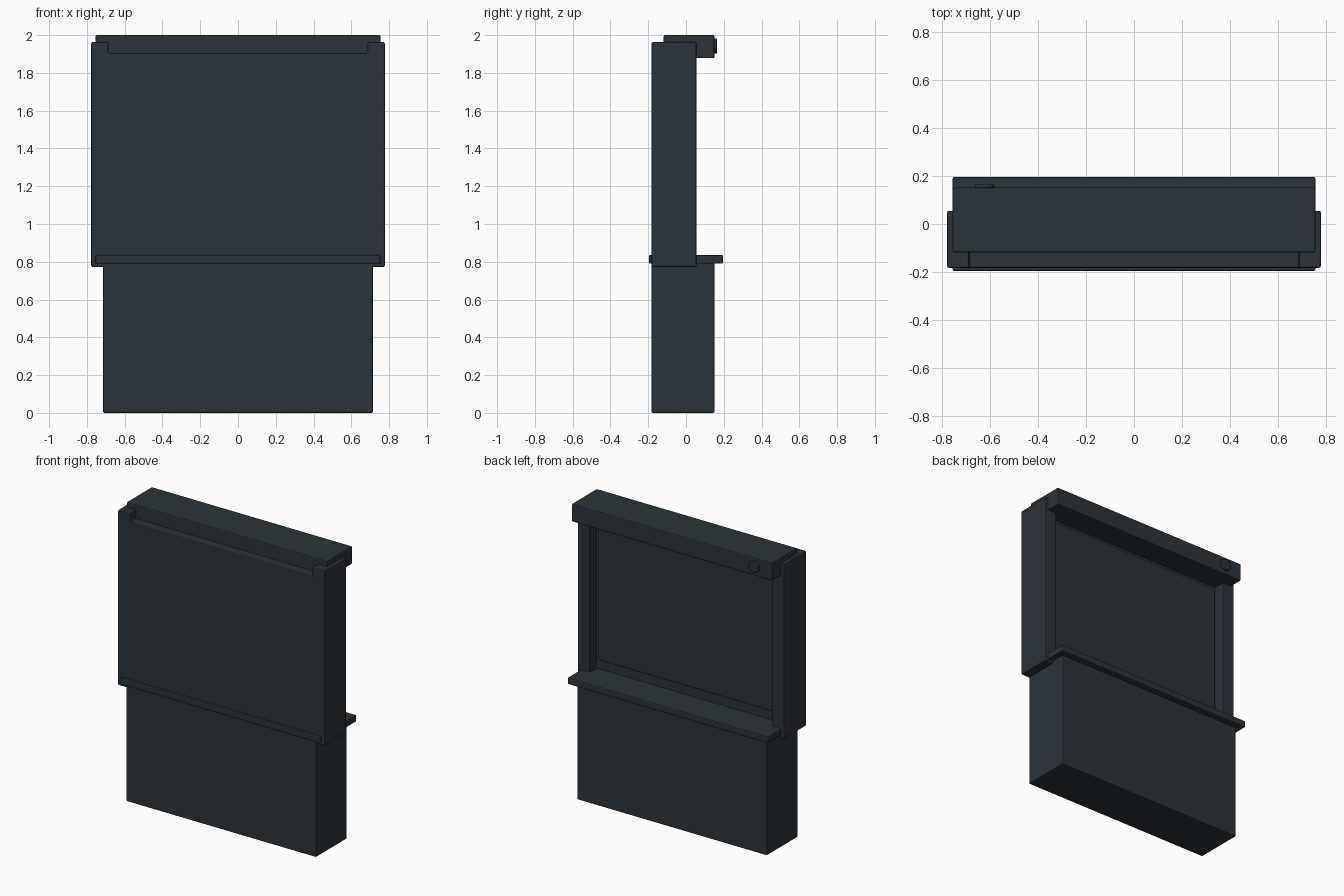
import bpy
import math

old = bpy.data.objects.get("Cube")
if old:
    bpy.data.objects.remove(old, do_unlink=True)

# single dark slate colour
slate = bpy.data.materials.new("dark_slate")
slate.use_nodes = True
colour = (0.024, 0.034, 0.042, 1)
slate.diffuse_color = colour
bsdf = next(n for n in slate.node_tree.nodes if n.type == 'BSDF_PRINCIPLED')
bsdf.inputs["Base Color"].default_value = colour
bsdf.inputs["Roughness"].default_value = 0.7


def round_edges(obj, width=0.007):
    mod = obj.modifiers.new("rounded_edges", 'BEVEL')
    mod.width = width
    mod.segments = 2
    mod.limit_method = 'ANGLE'


def box(name, x, y, z, rounded=True):
    """Box from (min, max) pairs along each axis."""
    bpy.ops.mesh.primitive_cube_add(size=1)
    obj = bpy.context.object
    obj.name = name
    for v in obj.data.vertices:
        for axis, (low, high) in enumerate((x, y, z)):
            v.co[axis] = high if v.co[axis] > 0 else low
    obj.data.materials.append(slate)
    if rounded:
        round_edges(obj)
    return obj


def cut(obj, cutter):
    mod = obj.modifiers.new("cut", 'BOOLEAN')
    mod.operation = 'DIFFERENCE'
    mod.solver = 'EXACT'
    mod.object = cutter
    bpy.context.view_layer.objects.active = obj
    bpy.ops.object.modifier_apply(modifier=mod.name)
    bpy.data.objects.remove(cutter, do_unlink=True)


def span(half):
    return (-half, half)


front = -0.182
opening = 0.686

# lower cabinet and counter
box("base_cabinet", span(0.714), (front, 0.151), (0, 0.8))
box("counter_shelf", span(0.754), span(0.196), (0.79, 0.836))

# upper frame: side posts joined by a flush front panel
frame = box("upper_frame", span(0.777), (front, 0.055), (0.773, 1.963), False)
cut(frame, box("back_cutter", span(opening), (-0.02, 0.3), (0.5, 2.2), False))
cut(frame, box("top_cutter", span(opening), (-0.4, 0.4), (1.905, 2.2), False))
round_edges(frame)

# raised board on the back of the panel
box("back_board", span(0.672), (-0.06, -0.008), (0.9, 1.858))

# header housing
box("header_box", span(0.754), (-0.118, 0.151), (1.878, 2.0))

# round knob on the back of the header
bpy.ops.mesh.primitive_cylinder_add(
    vertices=32, radius=0.039, depth=0.04,
    location=(-0.622, 0.145, 1.942), rotation=(math.pi / 2, 0, 0))
knob = bpy.context.object
knob.name = "header_knob"
knob.data.materials.append(slate)
bpy.ops.object.shade_smooth_by_angle()
round_edges(knob, 0.004)
